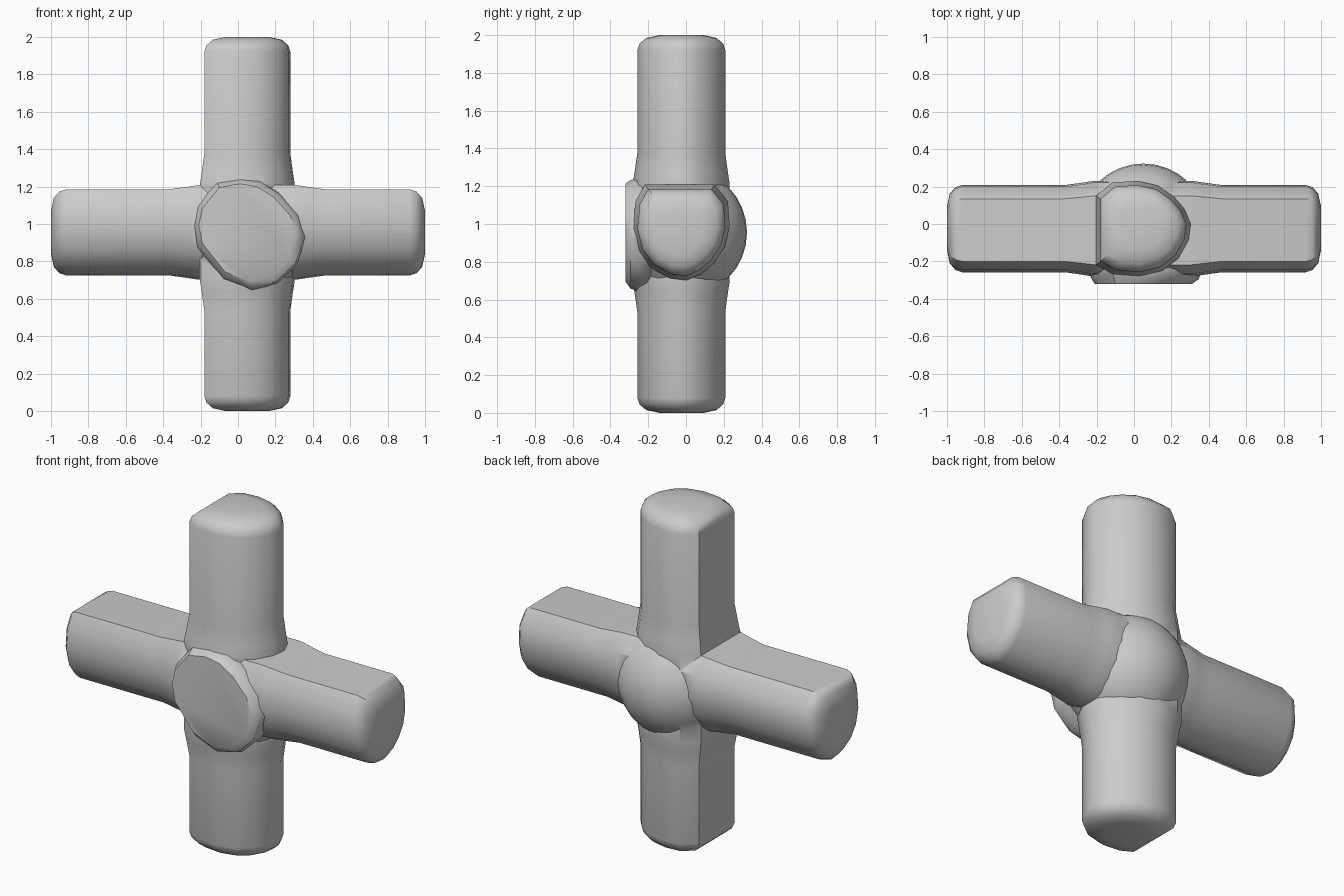
import bpy, bmesh, math
from mathutils import Vector

cube = bpy.data.objects.get("Cube")
if cube:
    bpy.data.objects.remove(cube, do_unlink=True)

CENTRE = Vector((0.05, -0.02, 0.955))

grey = bpy.data.materials.new("plain grey")
grey.use_nodes = True
grey.diffuse_color = (0.6, 0.6, 0.6, 1)
grey.node_tree.nodes["Principled BSDF"].inputs["Base Color"].default_value = (0.6, 0.6, 0.6, 1)

# Pipe section: flat on one side, rounded to a soft ridge on the other
ARM = [(-.23, -.18), (-.15, -.225), (-.02, -.238), (.09, -.21), (.17, -.15),
       (.22, -.06), (.23, .02), (.2, .09), (.15, .15), (.07, .205),
       (-.03, .228), (-.15, .22), (-.23, .155)]
# Front opening outline, as x and z offsets
FACE = [(-.26, .04), (-.24, .13), (-.15, .24), (-.04, .26), (.05, .245),
        (.14, .19), (.23, .09), (.26, -.01), (.225, -.14), (.13, -.23),
        (.01, -.26), (-.12, -.21), (-.24, -.06)]


def loft(name, section, side, depth, axis, rings):
    """Skin a section along an axis; each ring is (distance, scale, shift)."""
    bm = bmesh.new()
    loops = []
    for dist, scale, shift in rings:
        loops.append([bm.verts.new(CENTRE + axis * dist + side * (a * scale + shift)
                                   + depth * (b * scale - shift)) for a, b in section])
    n = len(section)
    for low, high in zip(loops, loops[1:]):
        for i in range(n):
            j = (i + 1) % n
            bm.faces.new((low[i], low[j], high[j], high[i]))
    bm.faces.new(loops[0][::-1])
    bm.faces.new(loops[-1])
    bmesh.ops.recalc_face_normals(bm, faces=bm.faces)
    mesh = bpy.data.meshes.new(name)
    bm.to_mesh(mesh)
    bm.free()
    mesh.materials.append(grey)
    obj = bpy.data.objects.new(name, mesh)
    bpy.context.collection.objects.link(obj)
    return obj


def arm(name, axis, side, length):
    flare = [(0, 1.1, 0), (.26, 1.1, 0), (.32, 1.06, 0), (.42, 1, 0)]
    tip = [(length - .08, 1, 0), (length - .045, .95, 0),
           (length - .015, .8, 0), (length, .5, 0)]
    return loft(name, ARM, side, Y, axis, flare + tip)


X, Y, Z = Vector((1, 0, 0)), Vector((0, 1, 0)), Vector((0, 0, 1))

# Four arms and the short front opening
parts = [
    arm("upper_arm", Z, X, 2 - CENTRE.z),
    arm("lower_arm", -Z, X, CENTRE.z),
    arm("left_arm", X, -Z, 1 - CENTRE.x),
    arm("right_arm", -X, -Z, 1 + CENTRE.x),
    loft("front_opening", FACE, X, Z, -Y,
         [(0, .9, 0), (.15, 1.15, 0), (.24, 1.15, .01), (.275, 1.1, .01), (.3, 1, 0)]),
]

# Round hub at the crossing
bpy.ops.mesh.primitive_uv_sphere_add(segments=32, ring_count=16, radius=.343, location=CENTRE)
hub = bpy.context.object
hub.name = "hub"
hub.data.materials.append(grey)

# Trim the hub flush with the front opening
bm = bmesh.new()
bm.from_mesh(hub.data)
cut = bmesh.ops.bisect_plane(bm, geom=bm.verts[:] + bm.edges[:] + bm.faces[:],
                             plane_co=(0, -.27, 0), plane_no=(0, -1, 0), clear_outer=True)
bmesh.ops.holes_fill(bm, edges=[e for e in bm.edges if e.is_boundary])
bmesh.ops.recalc_face_normals(bm, faces=bm.faces)
bm.to_mesh(hub.data)
bm.free()

# Fuse everything into one solid casting
for part in parts:
    mod = hub.modifiers.new(part.name, "BOOLEAN")
    mod.operation = "UNION"
    mod.solver = "EXACT"
    mod.object = part
bpy.context.view_layer.update()
fused = bpy.data.meshes.new_from_object(hub.evaluated_get(bpy.context.evaluated_depsgraph_get()))
hub.modifiers.clear()
hub.data = fused
hub.name = "cross_fitting"
for part in parts:
    bpy.data.objects.remove(part, do_unlink=True)

bpy.ops.object.select_all(action="DESELECT")
hub.select_set(True)
bpy.context.view_layer.objects.active = hub
bpy.ops.object.shade_smooth_by_angle(angle=math.radians(35))
